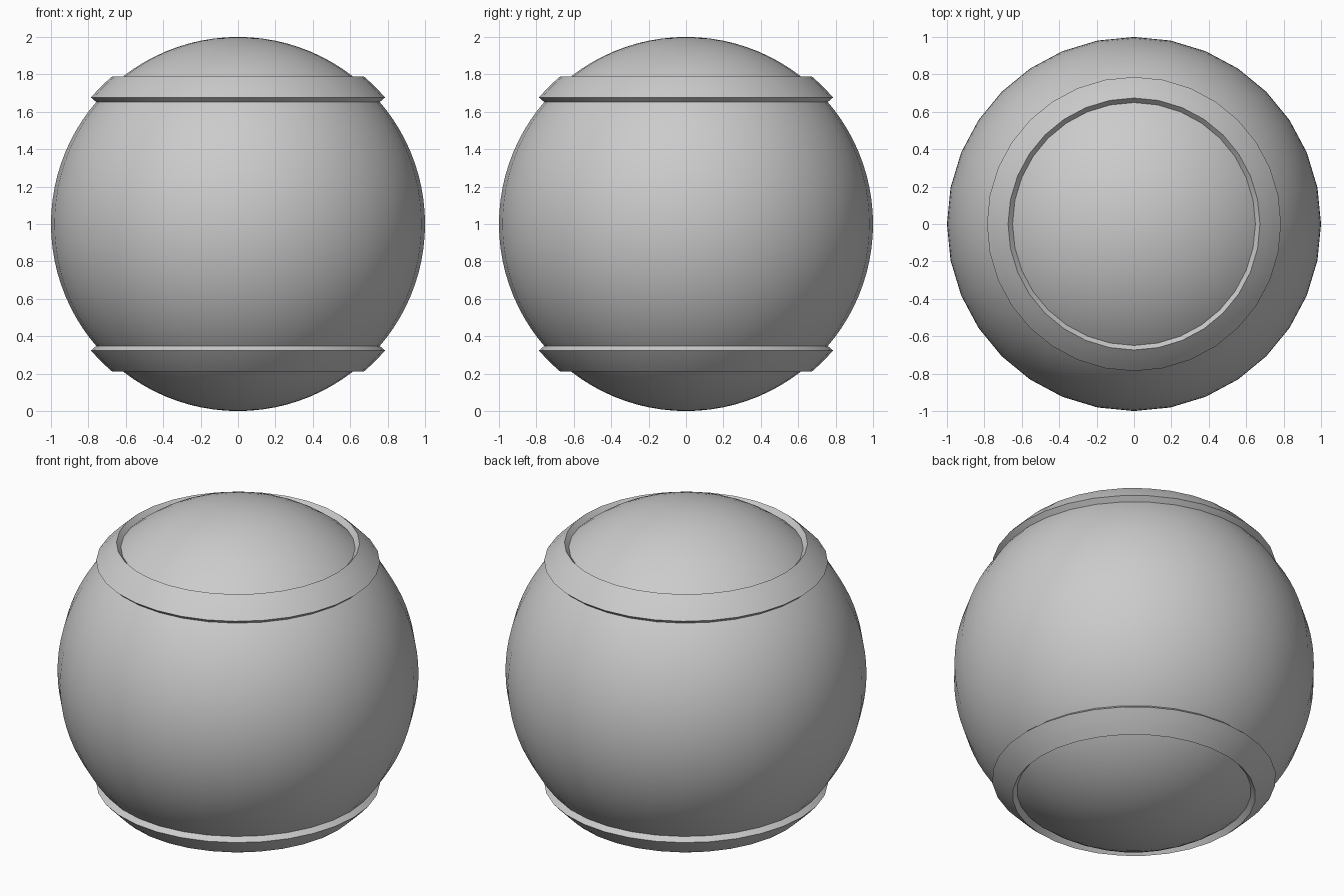
import bpy, bmesh
from math import sin, cos, pi, radians

SEGMENTS = 32

cube = bpy.data.objects.get("Cube")
if cube:
    bpy.data.objects.remove(cube, do_unlink=True)

grey = bpy.data.materials.new("plain grey")
grey.use_nodes = True
colour = (0.6, 0.6, 0.6, 1)
grey.diffuse_color = colour
grey.node_tree.nodes["Principled BSDF"].inputs["Base Color"].default_value = colour


def finish(obj, name):
    obj.name = name
    obj.data.materials.append(grey)
    bpy.ops.object.select_all(action="DESELECT")
    obj.select_set(True)
    bpy.context.view_layer.objects.active = obj
    bpy.ops.object.shade_smooth_by_angle(angle=radians(30))


def collar(name, side):
    """Raised band around the ball, swept from a small radial cross-section."""
    outer = [(1.037, a) for a in (40.7, 43.6, 46.5, 49.5)]
    section = [(0.97, 40.7)] + outer + [(0.97, 49.5)]
    bm = bmesh.new()
    rings = []
    for i in range(SEGMENTS):
        turn = 2 * pi * i / SEGMENTS
        ring = []
        for radius, lat in section:
            flat = radius * cos(radians(lat))
            height = side * radius * sin(radians(lat))
            ring.append(bm.verts.new((flat * cos(turn), flat * sin(turn), height)))
        rings.append(ring)
    count = len(section)
    for i, ring in enumerate(rings):
        following = rings[(i + 1) % SEGMENTS]
        for j in range(count):
            k = (j + 1) % count
            bm.faces.new((ring[j], following[j], following[k], ring[k]))
    bmesh.ops.recalc_face_normals(bm, faces=bm.faces)
    mesh = bpy.data.meshes.new(name)
    bm.to_mesh(mesh)
    bm.free()
    obj = bpy.data.objects.new(name, mesh)
    obj.location.z = 1
    bpy.context.collection.objects.link(obj)
    finish(obj, name)


# Main ball
bpy.ops.mesh.primitive_uv_sphere_add(segments=SEGMENTS, ring_count=48,
                                     radius=1, location=(0, 0, 1))
finish(bpy.context.object, "ball")

# Raised collars near both poles
collar("upper_collar", 1)
collar("lower_collar", -1)
